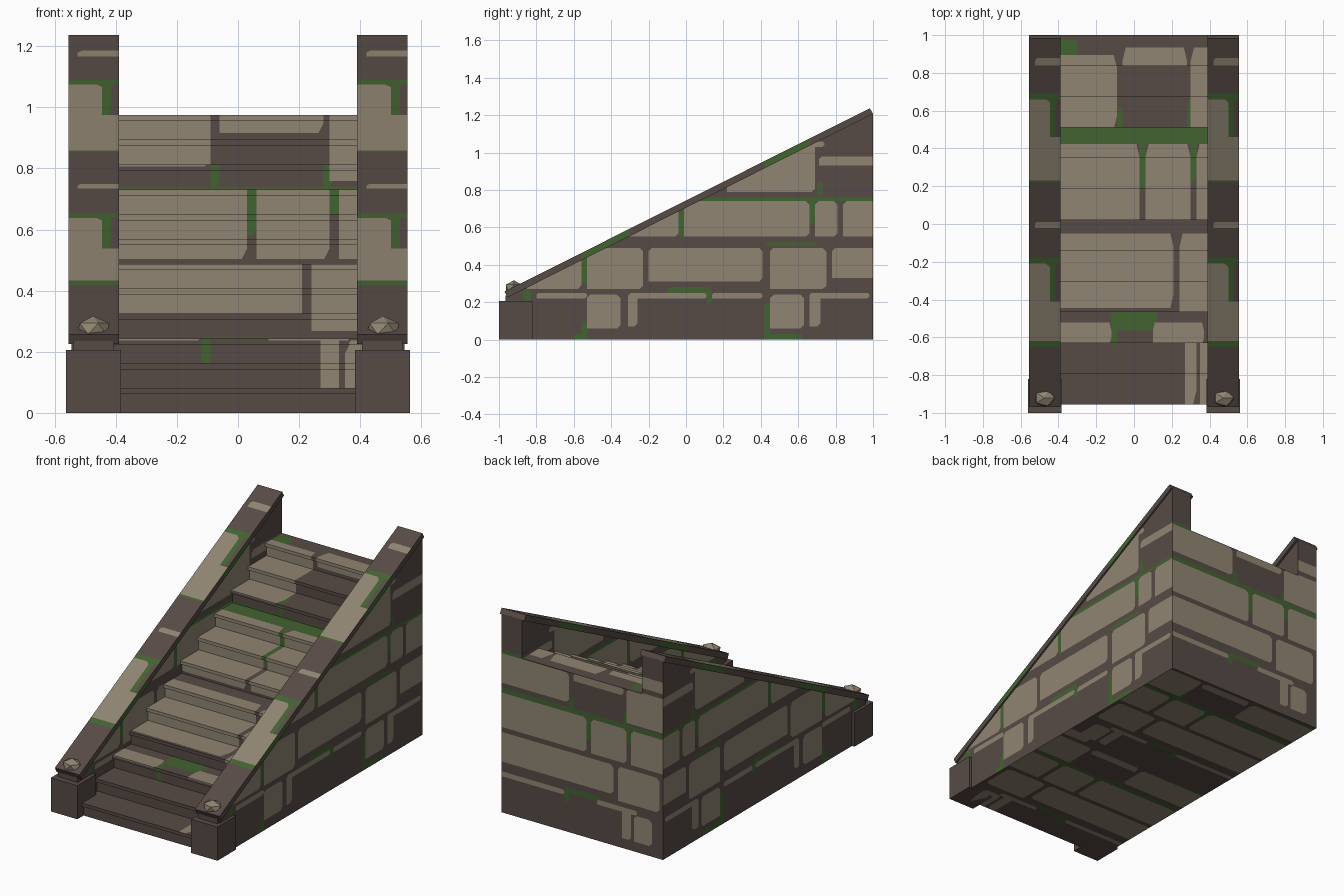
import bpy, bmesh
from mathutils import Vector

if "Cube" in bpy.data.objects:
    bpy.data.objects.remove(bpy.data.objects["Cube"], do_unlink=True)


def material(name, colour):
    mat = bpy.data.materials.new(name)
    mat.use_nodes = True
    mat.diffuse_color = (*colour, 1)
    bsdf = next(n for n in mat.node_tree.nodes if n.type == "BSDF_PRINCIPLED")
    bsdf.inputs["Base Color"].default_value = (*colour, 1)
    bsdf.inputs["Roughness"].default_value = 0.9
    return mat


MATERIALS = [material("dark mortar brown", (0.095, 0.069, 0.06)),
             material("tan stone", (0.28, 0.235, 0.17)),
             material("green moss", (0.055, 0.125, 0.03))]
MORTAR, STONE, MOSS = range(3)
X, Y, Z = Vector((1, 0, 0)), Vector((0, 1, 0)), Vector((0, 0, 1))


def finish(name, bm):
    mesh = bpy.data.meshes.new(name)
    bmesh.ops.recalc_face_normals(bm, faces=bm.faces[:])
    bm.to_mesh(mesh)
    bm.free()
    for mat in MATERIALS:
        mesh.materials.append(mat)
    obj = bpy.data.objects.new(name, mesh)
    bpy.context.collection.objects.link(obj)
    return obj


def prism(profile, x0, x1):
    """Extrude a (y, z) outline from x0 to x1."""
    bm = bmesh.new()
    face = bm.faces.new([bm.verts.new((x0, y, z)) for y, z in profile])
    ext = bmesh.ops.extrude_face_region(bm, geom=[face])
    moved = [g for g in ext["geom"] if isinstance(g, bmesh.types.BMVert)]
    bmesh.ops.translate(bm, verts=moved, vec=(x1 - x0, 0, 0))
    if face.is_valid is False or len(bm.faces) < len(profile) + 2:
        bm.faces.new([v for v in bm.verts if v not in moved])
    bmesh.ops.recalc_face_normals(bm, faces=bm.faces[:])
    return bm


def paint(bm, facing, u_axis, v_axis, rects, index, u0=0.0, v0=0.0):
    """Cut corner-trimmed blocks (hundredths) into the faces that pass the rule."""
    for rect in rects:
        a, b, c, d = (n / 100 for n in rect)
        r = min(0.018, (b - a) / 3, (d - c) / 3)
        # each limit reads: nu * u + nv * v <= value
        limits = [(-1, 0, -a), (1, 0, b), (0, -1, -c), (0, 1, d),
                  (-1, -1, r - a - c), (1, -1, b - c - r),
                  (-1, 1, d - a - r), (1, 1, b + d - r)]
        faces = [f for f in bm.faces if facing(f.normal)]
        for nu, nv, value in limits:
            if not faces:
                break
            n = u_axis * nu + v_axis * nv
            value -= nu * u0 + nv * v0
            geom = set(faces)
            for f in faces:
                geom.update(f.edges)
                geom.update(f.verts)
            cut = bmesh.ops.bisect_plane(bm, geom=list(geom), dist=1e-5,
                                         plane_co=n * (value / n.dot(n)),
                                         plane_no=n.normalized())
            faces = [f for f in cut["geom"] if isinstance(f, bmesh.types.BMFace)
                     and n.dot(f.calc_center_median()) < value]
        for f in faces:
            f.material_index = index


# Masonry courses seen along the width: (u0, u1, v0, v1)
WIDTH_MOSS = [(-12, 12, 24, 27), (-12, -9, 18, 27), (3, 6, 60, 74), (30, 33, 64, 74),
              (-60, 60, 73, 76), (-9, -6, 76, 82), (28, 31, 76, 83), (-60, -30, 97, 99)]
WIDTH_STONE = [(-60, -12, 22, 25), (10, 37, 22, 25), (27, 33, 6, 25), (35, 47, 6, 22),
               (-60, 21, 31, 49), (24, 52, 28, 49), (-60, 3, 52, 73), (6, 30, 52, 73),
               (33, 60, 52, 73), (-60, -9, 79, 97), (30, 60, 77, 98), (-6, 28, 93, 98),
               (38, 60, 101, 108)]
# Masonry courses along the length
LENGTH_MOSS = [(5, 101, 74, 76), (-10, 13, 25, 28), (11, 14, 19, 26), (-4, -1, 55, 72),
               (66, 69, 62, 75), (70, 73, 77, 84), (-56, -53, 0, 10), (-60, -53, 0, 3),
               (42, 45, 2, 20), (42, 62, 0, 3), (43, 70, 50, 52), (-56, -53, 30, 44),
               (-87, -83, 20, 27)]
LENGTH_STONE = [(-53, -35, 6, 24), (-31, -26, 7, 25), (45, 63, 6, 24), (66, 72, 7, 25),
                (-80, -53, 22, 25), (-28, 11, 22, 25), (14, 41, 22, 25), (66, 98, 22, 25),
                (-85, -56, 27, 46), (-53, -23, 27, 49), (-20, 41, 31, 49), (45, 75, 27, 49),
                (78, 102, 33, 49), (-48, -4, 55, 72), (-1, 66, 55, 74), (69, 81, 55, 74),
                (84, 102, 55, 74), (22, 69, 79, 107), (71, 102, 93, 98), (69, 74, 103, 106)]


def paint_back_and_base(bm):
    for rects, index in ((WIDTH_MOSS, MOSS), (WIDTH_STONE, STONE)):
        paint(bm, lambda n: n.y > 0.9, -X, Z, rects, index)
        for shift in (0, 1):
            paint(bm, lambda n: n.z < -0.9, X, Y, rects, index, v0=shift)


# Staircase: twelve steps with overhanging treads
STEPS, START, NOSE, SLAB = 12, -0.955, 0.015, 0.02
RUN, RISE = (1 - START) / STEPS, 0.975 / STEPS
outline = [(1, 0)]
for k in range(STEPS):
    y, low, top = START + RUN * k, RISE * k, RISE * (k + 1)
    outline += [(y + NOSE, low), (y + NOSE, top - SLAB), (y, top - SLAB), (y, top)]
outline.append((1, RISE * STEPS))
bm = prism(outline, -0.405, 0.405)
paint_back_and_base(bm)
for rects, index in ((WIDTH_MOSS, MOSS), (WIDTH_STONE, STONE)):
    # courses climb continuously over risers and treads
    paint(bm, lambda n: n.z > 0.9 or n.y < -0.9, X, Y / 4 + Z / 2,
          rects, index, v0=0.02 - START / 4)
finish("staircase", bm)

# Sloping coping pattern: (across, along)
CAP_STONE = [(-5, 20, 23, 46), (-5, 11, 44, 66), (-5, 20, -62, -41), (-5, 11, -43, -21),
             (3, 20, 84, 88), (3, 20, -2, 1)]
CAP_MOSS = [(-5, 20, 66, 69), (10, 14, 46, 67), (-5, 20, 22, 25), (-5, 20, -21, -18),
            (10, 14, -41, -20), (-5, 20, -65, -62)]
EDGE_MOSS = [(-56, -30, 0, 150), (42, 66, 0, 150)]

for side, sign in (("right", -1), ("left", 1)):
    # Side wall under the coping
    bm = prism([(-0.95, 0), (1, 0), (1, 1.21), (-0.95, 0.235)],
               *sorted((sign * 0.405, sign * 0.545)))
    paint_back_and_base(bm)
    for rects, index in ((LENGTH_MOSS, MOSS), (LENGTH_STONE, STONE)):
        paint(bm, lambda n: abs(n.x) > 0.9, Y, Z, rects, index)
    finish(side + "_side_wall", bm)

    # Sloping coping slab
    x0, x1 = sorted((sign * 0.39, sign * 0.555))
    bm = prism([(-0.955, 0.225), (1, 1.207), (0.983, 1.237), (-0.97, 0.257)], x0, x1)
    paint(bm, lambda n: n.z > 0.7, X, Y, CAP_MOSS, MOSS, u0=-x0)
    paint(bm, lambda n: n.z > 0.7, X, Y, CAP_STONE, STONE, u0=-x0)
    paint(bm, lambda n: abs(n.x) > 0.9, Y, Z, EDGE_MOSS, MOSS)
    finish(side + "_coping", bm)

    # Square post at the foot and the neck above it
    for part, low, high, inner, outer, front, back in (
            ("post", 0, 0.205, 0.383, 0.562, -1, -0.82),
            ("post_neck", 0.205, 0.235, 0.405, 0.538, -0.965, -0.86)):
        bm = prism([(front, low), (back, low), (back, high), (front, high)],
                   *sorted((sign * inner, sign * outer)))
        finish(side + "_" + part, bm)

    # Faceted knob on the lower end of the coping
    bm = bmesh.new()
    bmesh.ops.create_icosphere(bm, subdivisions=1, radius=0.06)
    bmesh.ops.scale(bm, vec=(1, 0.85, 0.7), verts=bm.verts[:])
    bmesh.ops.translate(bm, vec=(sign * 0.474, -0.92, 0.275), verts=bm.verts[:])
    for f in bm.faces:
        f.material_index = STONE
    finish(side + "_knob", bm)
